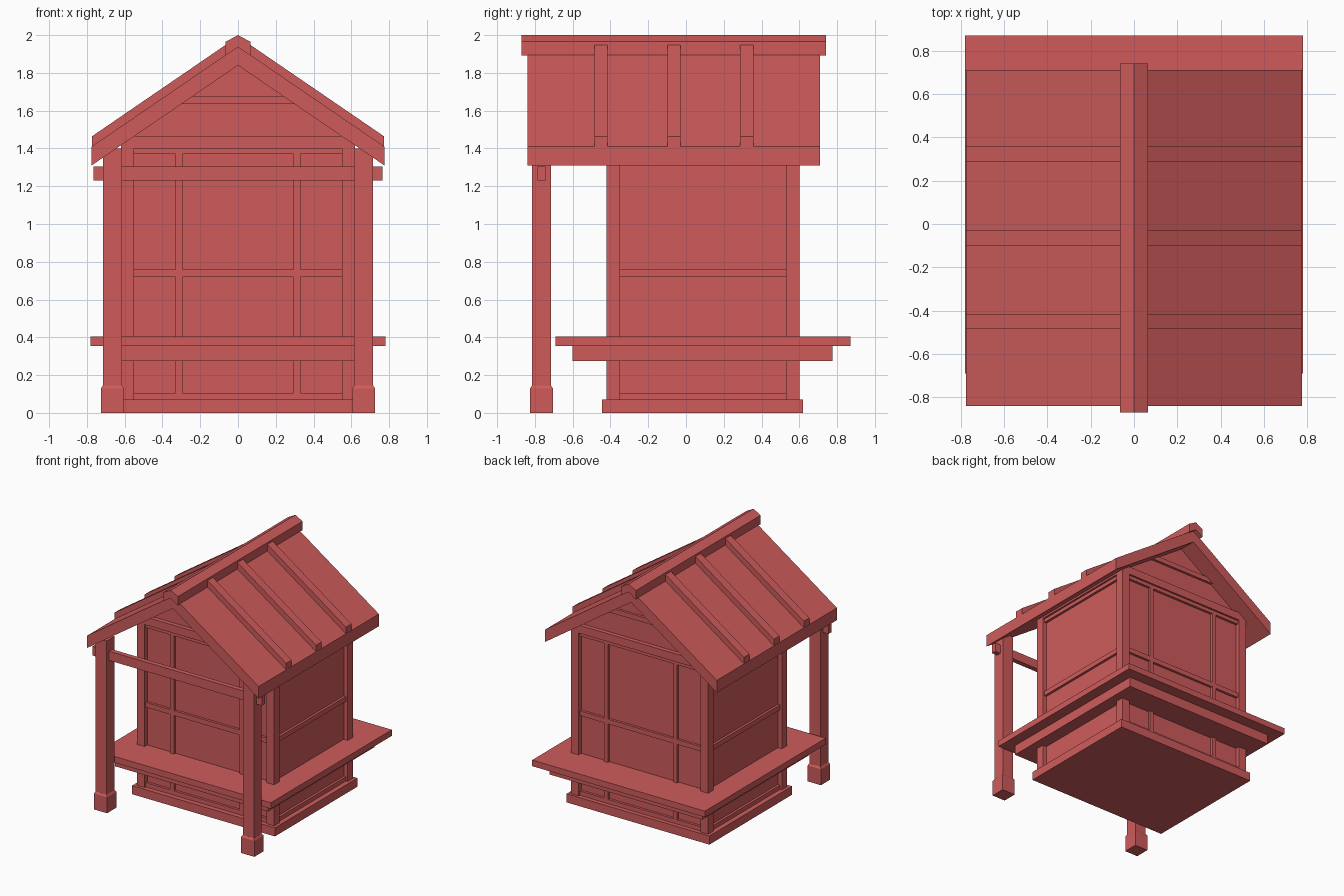
import bpy
import bmesh

cube = bpy.data.objects.get("Cube")
if cube:
    bpy.data.objects.remove(cube, do_unlink=True)

red = bpy.data.materials.new("warm red")
red.use_nodes = True
COLOUR = (0.62, 0.105, 0.105, 1)
red.diffuse_color = COLOUR
red.node_tree.nodes["Principled BSDF"].inputs["Base Color"].default_value = COLOUR


def finish(name, bm):
    bmesh.ops.recalc_face_normals(bm, faces=bm.faces)
    mesh = bpy.data.meshes.new(name)
    bm.to_mesh(mesh)
    bm.free()
    mesh.materials.append(red)
    obj = bpy.data.objects.new(name, mesh)
    bpy.context.collection.objects.link(obj)
    return obj


def prism(name, profile, y0, y1):
    """Extrude an x-z outline from y0 to y1."""
    bm = bmesh.new()
    face = bm.faces.new([bm.verts.new((x, y0, z)) for x, z in profile])
    out = bmesh.ops.extrude_face_region(bm, geom=[face])
    moved = [v for v in out["geom"] if isinstance(v, bmesh.types.BMVert)]
    bmesh.ops.translate(bm, verts=moved, vec=(0, y1 - y0, 0))
    return finish(name, bm)


def box(name, x0, x1, y0, y1, z0, z1):
    return prism(name, [(x0, z0), (x1, z0), (x1, z1), (x0, z1)], y0, y1)


def chevron(half, apex, thick):
    """Inverted V outline following the roof pitch."""
    drop = half * 0.684
    return [(-half, apex - drop), (0, apex), (half, apex - drop),
            (half, apex - drop + thick), (0, apex + thick), (-half, apex - drop + thick)]


# House extents: corner post faces, rail faces and wall faces
HX, FRONT, BACK = 0.62, -0.42, 0.60
RAIL, WALL = 0.015, 0.035
POST = 0.07

# Base, shelf and its support
box("base_plinth", -0.645, 0.645, FRONT - 0.025, BACK + 0.02, 0, 0.07)
box("shelf_support", -0.69, 0.69, -0.60, 0.775, 0.275, 0.355)
box("shelf", -0.78, 0.78, -0.69, 0.87, 0.355, 0.405)

# Wall core with gables
wx = HX - WALL
prism("walls", [(-wx, 0.05), (wx, 0.05), (wx, 1.45), (0, 1.86), (-wx, 1.45)],
      FRONT + WALL, BACK - WALL)

# Corner posts and top plate
for sx, side in ((-1, "right"), (1, "left")):
    x0, x1 = sorted((sx * HX, sx * (HX - POST)))
    box(f"front_{side}_corner_post", x0, x1, FRONT, FRONT + POST, 0.06, 1.41)
    box(f"back_{side}_corner_post", x0, x1, BACK - POST, BACK, 0.06, 1.41)
box("top_plate", -HX, HX, FRONT, BACK, 1.40, 1.465)

# Horizontal rails around the walls
rx, ry0, ry1 = HX - RAIL, FRONT + RAIL, BACK - RAIL
for label, z0, z1 in (("bottom", 0.06, 0.105), ("middle", 0.72, 0.76), ("top", 1.37, 1.41)):
    box(f"{label}_rail", -rx, rx, ry0, ry1, z0, z1)

# Vertical bars and gable beams on the front and back
for end, y0, y1 in (("front", ry0, ry0 + 0.04), ("back", ry1 - 0.04, ry1)):
    box(f"{end}_right_bar", -0.33, -0.295, y0, y1, 0.07, 1.40)
    box(f"{end}_left_bar", 0.295, 0.33, y0, y1, 0.07, 1.40)
    prism(f"{end}_gable_beam", [(-0.31, 1.635), (0.31, 1.635), (0.25, 1.675), (-0.25, 1.675)],
          y0, y1)

# Porch posts with chamfered feet
for sx, side in ((-1, "right"), (1, "left")):
    cx, cy = sx * 0.665, -0.765
    box(f"{side}_porch_post", cx - 0.05, cx + 0.05, cy - 0.05, cy + 0.05, 0.02, 1.40)
    foot = box(f"{side}_porch_foot", cx - 0.06, cx + 0.06, cy - 0.06, cy + 0.06, 0, 0.13)
    bm = bmesh.new()
    bm.from_mesh(foot.data)
    top = max(bm.faces, key=lambda f: f.calc_center_median().z)
    out = bmesh.ops.extrude_face_region(bm, geom=[top])
    bmesh.ops.delete(bm, geom=[top], context="FACES_ONLY")
    for v in out["geom"]:
        if isinstance(v, bmesh.types.BMVert):
            v.co.x = cx + (v.co.x - cx) * 0.84
            v.co.y = cy + (v.co.y - cy) * 0.84
            v.co.z += 0.015
    bm.to_mesh(foot.data)
    bm.free()
box("porch_tie_beam", -0.765, 0.765, -0.785, -0.745, 1.23, 1.305)

# Roof, battens and ridge cap
prism("roof", chevron(0.775, 1.84, 0.1), -0.84, 0.71)
for i in range(3):
    y = -0.45 + i * 0.386
    prism(f"roof_batten_{i + 1}", chevron(0.774, 1.92, 0.073), y - 0.035, y + 0.035)
prism("ridge_cap", [(-0.065, 1.893), (0, 1.935), (0.065, 1.893),
                    (0.065, 1.965), (0, 2.0), (-0.065, 1.965)], -0.87, 0.74)
